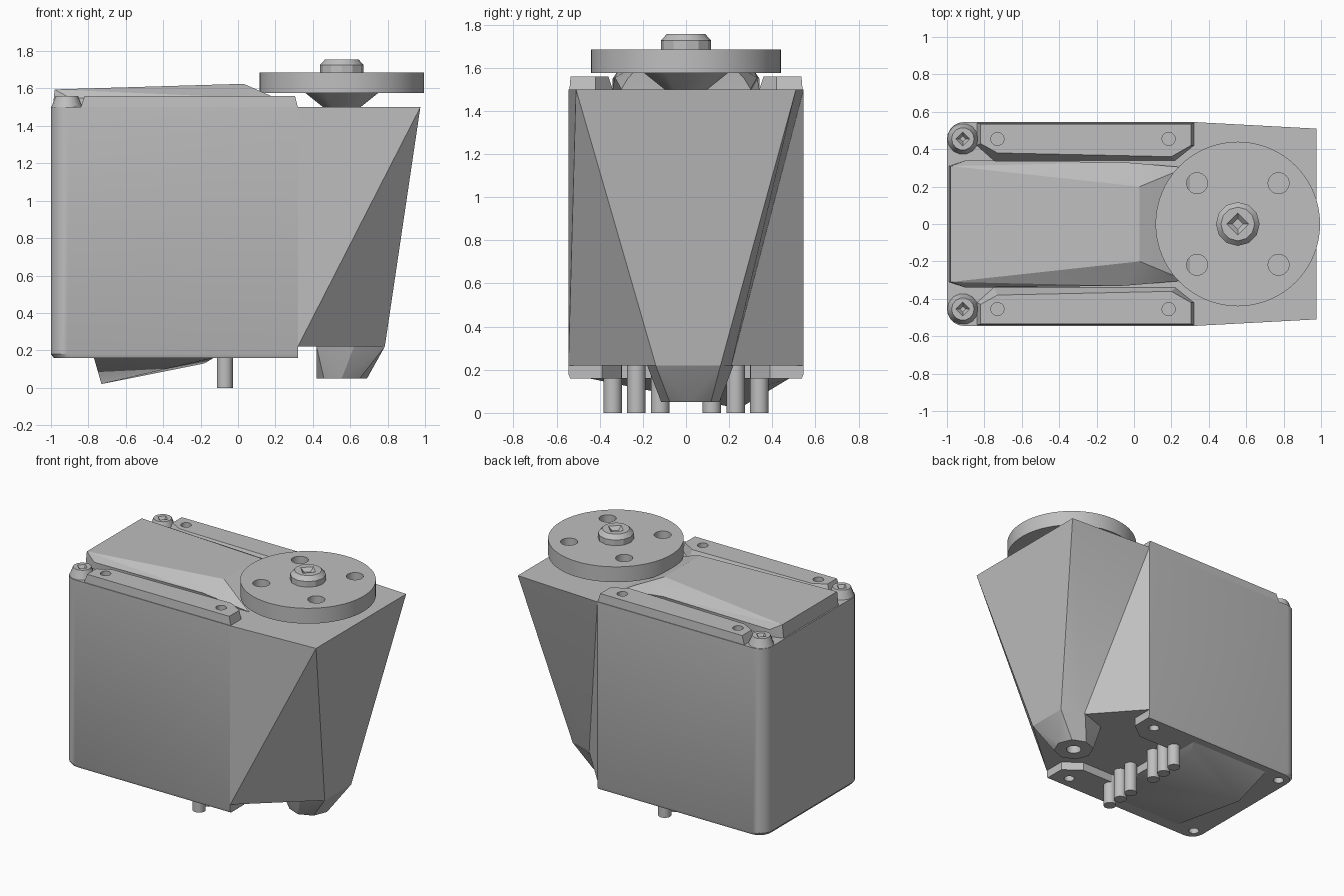
import bpy, bmesh, math
from mathutils import Vector

if "Cube" in bpy.data.objects:
    bpy.data.objects.remove(bpy.data.objects["Cube"])

grey = bpy.data.materials.new("light_grey")
grey.use_nodes = True
GREY = (0.52, 0.52, 0.52, 1)
grey.diffuse_color = GREY
grey.node_tree.nodes["Principled BSDF"].inputs["Base Color"].default_value = GREY


def finish(name, bm):
    bmesh.ops.recalc_face_normals(bm, faces=bm.faces)
    mesh = bpy.data.meshes.new(name)
    bm.to_mesh(mesh)
    bm.free()
    mesh.materials.append(grey)
    ob = bpy.data.objects.new(name, mesh)
    bpy.context.collection.objects.link(ob)
    return ob


def activate(ob):
    bpy.ops.object.select_all(action='DESELECT')
    ob.select_set(True)
    bpy.context.view_layer.objects.active = ob


def loft(name, low, high, z0, z1):
    """Solid between two outlines with equal point counts."""
    bm = bmesh.new()
    a = [bm.verts.new((x, y, z0)) for x, y in low]
    b = [bm.verts.new((x, y, z1)) for x, y in high]
    n = len(a)
    for i in range(n):
        j = (i + 1) % n
        bm.faces.new((a[i], a[j], b[j], b[i]))
    bm.faces.new(a[::-1])
    bm.faces.new(b)
    return finish(name, bm)


def prism(name, pts, z0, z1):
    return loft(name, pts, pts, z0, z1)


def ring(x, y, r, n=32):
    return [(x + r * math.cos(math.tau * i / n), y + r * math.sin(math.tau * i / n))
            for i in range(n)]


def cone(name, x, y, r0, r1, z0, z1, n=32):
    return loft(name, ring(x, y, r0, n), ring(x, y, r1, n), z0, z1)


def hull(name, pts):
    bm = bmesh.new()
    for p in pts:
        bm.verts.new(p)
    bmesh.ops.convex_hull(bm, input=bm.verts)
    loose = [v for v in bm.verts if not v.link_faces]
    bmesh.ops.delete(bm, geom=loose, context='VERTS')
    return finish(name, bm)


def cut(ob, cutters):
    for c in cutters:
        c.hide_render = True
        mod = ob.modifiers.new("cut", 'BOOLEAN')
        mod.operation = 'DIFFERENCE'
        mod.solver = 'EXACT'
        mod.object = c
        activate(ob)
        bpy.ops.object.modifier_apply(modifier=mod.name)
        bpy.data.objects.remove(c)


def arc(x, y, r, start, steps=5):
    angles = [math.radians(start + 90 * i / steps) for i in range(steps + 1)]
    return [(x + r * math.cos(a), y + r * math.sin(a)) for a in angles]


W = 0.545
FLOOR, STEP, DECK = 0.16, 0.22, 1.5

# Main case, rounded at the closed end
outline = [(0.32, -W), (0.32, W)] + arc(-0.91, W - 0.09, 0.09, 90) \
    + arc(-0.91, -W + 0.09, 0.09, 180)
inset = [(x + 0.015 * (x < 0), y * 0.985) for x, y in outline]
parts = [prism("case", outline, FLOOR + 0.02, DECK)]
case = parts[0]
bm = bmesh.new()
bm.from_mesh(case.data)
low = [v for v in bm.verts if v.co.z < 1]
for v, (x, y) in zip(low, inset):
    # small chamfer around the base
    v.co.z = FLOOR + 0.02
base = [f for f in bm.faces if all(v in low for v in f.verts)]
new = bmesh.ops.extrude_face_region(bm, geom=base)["geom"]
bmesh.ops.delete(bm, geom=base, context='FACES_ONLY')
for v in new:
    if isinstance(v, bmesh.types.BMVert):
        v.co = Vector((v.co.x + 0.015 * (v.co.x < 0), v.co.y * 0.985, FLOOR))
bmesh.ops.recalc_face_normals(bm, faces=bm.faces)
bm.to_mesh(case.data)
bm.free()
recess = [(-0.12, -0.3), (0.2, -0.3), (0.36, -0.42), (0.36, 0.42), (0.2, 0.3), (-0.12, 0.3)]
holes = [cone("hole_cutter", x, s * 0.45, 0.035, 0.035, 0, 0.3, 20)
         for x in (-0.91, 0.2) for s in (-1, 1)]
cut(case, [prism("recess_cutter", recess, 0.05, STEP)] + holes)

# Tapered nose under the output disc
bm = bmesh.new()
names = {
    "A": (0.32, -W, DECK), "B": (0.32, -W, STEP), "C": (0.975, -0.51, DECK),
    "D": (0.975, 0.51, DECK), "E": (0.32, W, DECK), "F": (0.32, W, STEP),
    "P": (0.62, 0.21, STEP), "Q": (0.785, -0.14, STEP), "R": (0.785, 0.16, STEP)}
nv = {k: bm.verts.new(p) for k, p in names.items()}
for f in ("ABC", "BQC", "CQRD", "DRP", "DPE", "EPF", "ACDE", "BFPRQ", "AEFB"):
    bm.faces.new([nv[k] for k in f])
parts.append(finish("nose", bm))

# Foot below the nose with a screw hole
foot = hull("foot", [(x, y, 0.05) for x, y in ring(0.555, 0.02, 0.135, 8)] + [
    (x, y, STEP) for x, y in ((0.785, -0.14), (0.785, 0.16), (0.62, 0.22),
                              (0.62, -0.18), (0.42, -0.13), (0.42, 0.15))])
cut(foot, [cone("hole_cutter", 0.555, 0.02, 0.05, 0.05, 0, 0.14, 20)])
parts.append(foot)

# Slanted bulge on the underside
parts.append(hull("underside_bulge", [
    (-0.77, -0.45, FLOOR), (-0.77, 0.48, FLOOR), (-0.13, 0.48, FLOOR),
    (-0.13, -0.45, FLOOR), (-0.73, 0.245, 0.02), (-0.18, 0.38, 0.13)]))

# Connector pins
for i, y in enumerate((-0.34, -0.23, -0.12, 0.12, 0.23, 0.34)):
    parts.append(cone(f"pin_{i + 1}", -0.07, y, 0.043, 0.043, 0, STEP + 0.02, 20))

# Raised lid between the side rails
parts.append(hull("lid", [p for s in (-1, 1) for p in (
    (-0.99, s * 0.31, DECK), (-0.98, s * 0.31, 1.595), (0.03, s * 0.2, 1.625),
    (-0.05, s * 0.33, 1.555), (-0.9, s * 0.34, 1.55), (0.2, s * 0.27, 1.55),
    (0.3, s * 0.3, DECK), (-0.9, s * 0.34, DECK))]))

# Side rails with holes, and screws at the corners
for s, side in ((-1, "front"), (1, "back")):
    lower = [(-0.84, s * 0.54), (0.32, s * 0.54), (0.32, s * 0.42),
             (0.22, s * 0.34), (-0.75, s * 0.34), (-0.84, s * 0.42)]
    upper = [(-0.82, s * 0.535), (0.305, s * 0.535), (0.305, s * 0.42),
             (0.2, s * 0.36), (-0.73, s * 0.38), (-0.82, s * 0.43)]
    rail = loft(side + "_rail", lower, upper, DECK, 1.56)
    cut(rail, [cone("hole_cutter", x, s * 0.455, 0.035, 0.035, 1.52, 1.6, 20)
               for x in (-0.73, 0.185)])
    parts.append(rail)
    screw = cone(side + "_screw", -0.915, s * 0.455, 0.083, 0.06, DECK, 1.56, 14)
    cut(screw, [cone("slot_cutter", -0.915, s * 0.455, 0.015, 0.045, 1.53, 1.57, 4)])
    parts.append(screw)

# Output collar, disc and centre screw
CX = 0.555
parts.append(cone("output_collar", CX, 0, 0.1, 0.2, DECK, 1.58, 12))
disc = cone("output_disc", CX, 0, 0.44, 0.44, 1.575, 1.685, 64)
cut(disc, [cone("hole_cutter", CX + sx * 0.218, sy * 0.218, 0.056, 0.056, 1.5, 1.75, 24)
           for sx in (-1, 1) for sy in (-1, 1)])
parts.append(disc)
parts.append(cone("centre_screw_base", CX, 0, 0.117, 0.117, 1.68, 1.725, 12))
head = cone("centre_screw_head", CX, 0, 0.117, 0.09, 1.725, 1.755, 12)
cut(head, [cone("slot_cutter", CX, 0, 0.03, 0.065, 1.73, 1.76, 4)])
parts.append(head)

# Smooth the round walls, keep edges crisp
for ob in parts:
    activate(ob)
    bpy.ops.object.shade_smooth_by_angle(angle=math.radians(25))
